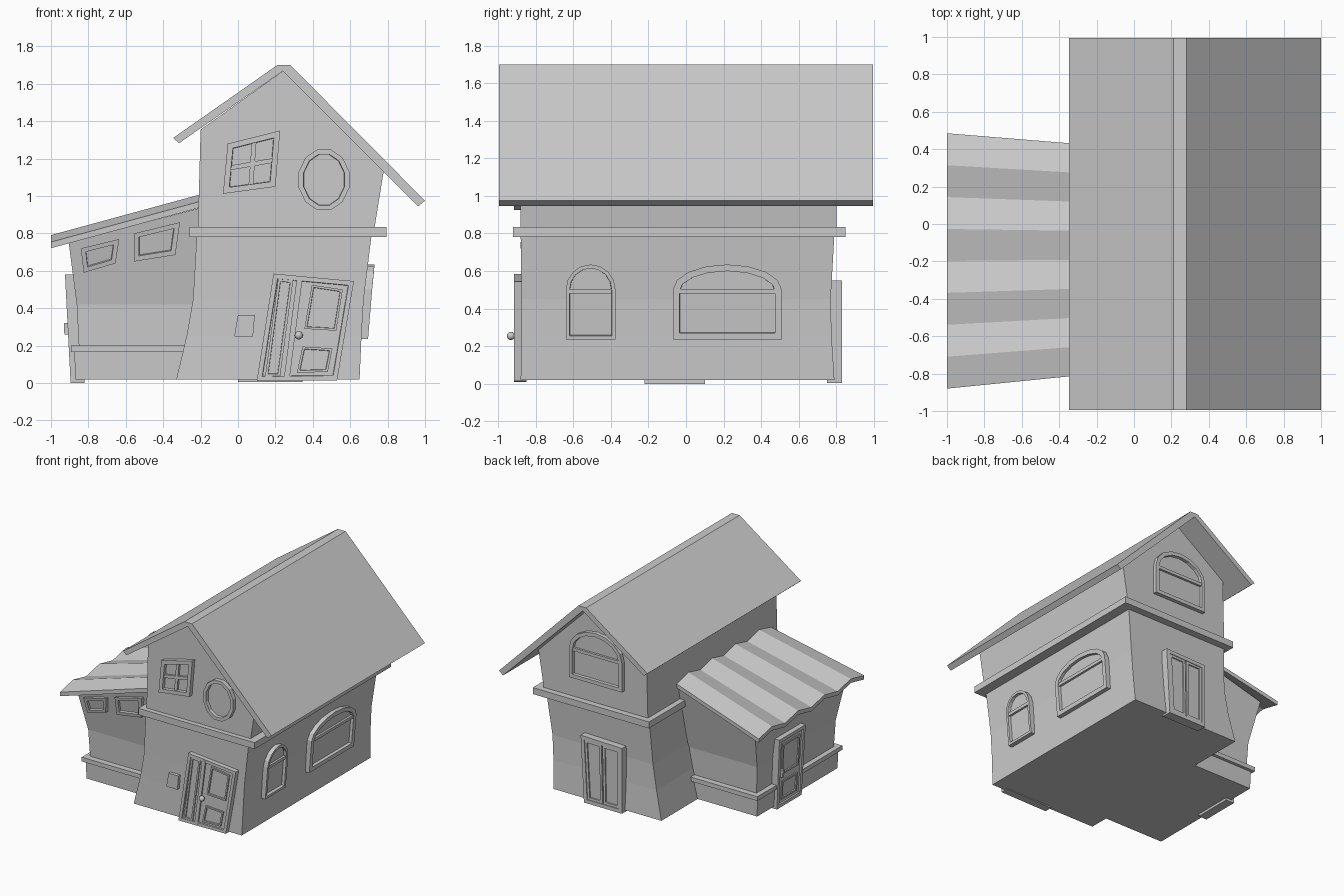
import bpy, bmesh, math

if "Cube" in bpy.data.objects:
    bpy.data.objects.remove(bpy.data.objects["Cube"])


def finish(name, bm):
    bmesh.ops.recalc_face_normals(bm, faces=bm.faces[:])
    me = bpy.data.meshes.new(name)
    bm.to_mesh(me)
    bm.free()
    ob = bpy.data.objects.new(name, me)
    bpy.context.collection.objects.link(ob)
    return ob


def loft(name, rings, inset=None):
    """Skin closed rings of points; optionally recess the last cap inside a rim."""
    bm = bmesh.new()
    vs = [[bm.verts.new(p) for p in r] for r in rings]
    n = len(vs[0])
    for a, b in zip(vs, vs[1:]):
        for i in range(n):
            j = (i + 1) % n
            bm.faces.new((a[i], a[j], b[j], b[i]))
    bm.faces.new(vs[0][::-1])
    cap = bm.faces.new(vs[-1])
    bmesh.ops.recalc_face_normals(bm, faces=bm.faces[:])
    if inset:
        bmesh.ops.inset_region(bm, faces=[cap], thickness=inset[0], depth=0, use_even_offset=True)
        bmesh.ops.inset_region(bm, faces=[cap], thickness=0.002, depth=-inset[1], use_even_offset=True)
    return finish(name, bm)


def rect(x0, x1, y0, y1, z):
    return [(x0, y0, z), (x1, y0, z), (x1, y1, z), (x0, y1, z)]


def box(name, x0, x1, y0, y1, z0, z1):
    return loft(name, [rect(x0, x1, y0, y1, z0), rect(x0, x1, y0, y1, z1)])


# Wall mappings: (along wall, height, distance outward) -> 3D
def front(u, v, d):
    return (u, -0.88 - d, v)


def back(u, v, d):
    return (u, (0.78 if v < 0.8 else 0.80) + d, v)


def right(u, v, d):
    return (0.65 + 0.065 * (v / 0.8) ** 1.3 + d, u, v)


def wing_top(x):
    return 0.75 + (x + 0.905) * 0.265


def wing_front(u, v, d):
    t = (v - 0.42) / (wing_top(u) - 0.42)
    return (u, -0.71 - 0.08 * t - d, v)


def wing_left(u, v, d):
    return (-0.87 - 0.03 * v / 0.58 - d, u, v)


def panel(name, wall, pts, d, inset=None, d0=-0.03):
    return loft(name, [[wall(u, v, d0) for u, v in pts],
                       [wall(u, v, d) for u, v in pts]], inset)


def quad(u0, u1, v0, v1):
    return [(u0, v0), (u1, v0), (u1, v1), (u0, v1)]


def knob(name, loc, r):
    bm = bmesh.new()
    bmesh.ops.create_uvsphere(bm, u_segments=12, v_segments=8, radius=r)
    bmesh.ops.translate(bm, verts=bm.verts[:], vec=loc)
    ob = finish(name, bm)
    for p in ob.data.polygons:
        p.use_smooth = True


def arch_window(name, wall, u0, u1, v0, spring, top, w=0.03):
    c, r = (u0 + u1) / 2, (u1 - u0) / 2
    pts = [(u0, v0), (u1, v0)]
    pts += [(c + r * math.cos(math.pi * i / 8), spring + (top - spring) * math.sin(math.pi * i / 8))
            for i in range(9)]
    panel(name + "_frame", wall, pts, 0.032, (w, 0.024))
    panel(name + "_bar", wall, quad(u0 + w * .5, u1 - w * .5, spring - 0.02, spring + 0.005), 0.026)


# Main house: flared lower storey, band, gabled upper storey
loft("lower_storey", [rect(-0.33, 0.65, -0.88, 0.79, 0.02), rect(-0.275, 0.66, -0.875, 0.775, 0.25),
                      rect(-0.24, 0.672, -0.875, 0.77, 0.45), rect(-0.22, 0.715, -0.88, 0.79, 0.80)])
gable = [(-0.215, 0.8), (0.725, 0.8), (0.78, 1.14), (0.24, 1.668), (-0.2, 1.355)]
loft("upper_storey", [[(x, y, z) for x, z in gable] for y in (-0.88, 0.80)])
box("storey_band", -0.26, 0.795, -0.92, 0.85, 0.782, 0.835)
roof = [(-0.347, 1.31), (0.21, 1.70), (0.28, 1.70), (1.0, 0.975), (0.963, 0.945),
        (0.24, 1.668), (-0.315, 1.283)]
loft("main_roof", [[(x, y, z) for x, z in roof] for y in (-0.995, 0.995)])

# Side wing: skirt, ledge, flared walls
loft("wing_skirt", [rect(-0.87, -0.2, -0.72, 0.32, 0.02), rect(-0.875, -0.2, -0.725, 0.325, 0.18)])
box("wing_ledge", -0.893, -0.2, -0.75, 0.35, 0.165, 0.2)
zr = wing_top(-0.15)
loft("wing_walls", [rect(-0.85, -0.15, -0.70, 0.30, 0.18), rect(-0.862, -0.15, -0.71, 0.31, 0.42),
                    [(-0.905, -0.79, 0.75), (-0.15, -0.79, zr), (-0.15, 0.40, zr), (-0.905, 0.40, 0.75)]])


# Corrugated wing roof
def zigzag(x, y0, y1, z):
    p = [(x, y0 + (y1 - y0) * i / 8, z + (0.037 if i % 2 else 0)) for i in range(9)]
    return p + [(a, b, c - 0.033) for a, b, c in reversed(p)]


loft("wing_roof", [zigzag(-1.0, 0.485, -0.88, 0.754), zigzag(-0.2, 0.42, -0.80, 0.972)])

# Crooked front door with side light
panel("front_door_frame", front, [(0.10, 0.01), (0.53, 0.015), (0.62, 0.545), (0.19, 0.585)], 0.035, (0.025, 0.012))
panel("side_light", front, [(0.145, 0.035), (0.225, 0.035), (0.295, 0.55), (0.215, 0.56)], 0.032, (0.014, 0.014))
panel("door_post", front, [(0.245, 0.02), (0.275, 0.02), (0.345, 0.56), (0.315, 0.565)], 0.036)
panel("door_glass", front, [(0.355, 0.29), (0.525, 0.28), (0.56, 0.50), (0.395, 0.525)], 0.034, (0.012, 0.016))
panel("door_lower_panel", front, [(0.315, 0.055), (0.48, 0.06), (0.505, 0.185), (0.345, 0.195)], 0.034, (0.012, 0.01))
knob("front_door_knob", (0.325, -0.932, 0.255), 0.022)
panel("wall_plate", front, [(-0.02, 0.25), (0.08, 0.25), (0.09, 0.365), (0.0, 0.365)], 0.02)

# Crooked square window with cross bars
panel("square_window_frame", front, [(-0.08, 1.012), (0.2, 1.05), (0.225, 1.35), (-0.055, 1.28)], 0.035, (0.03, 0.026))
panel("square_window_upright", front, [(0.055, 1.04), (0.08, 1.045), (0.10, 1.31), (0.075, 1.305)], 0.026)
panel("square_window_crossbar", front, [(-0.06, 1.135), (0.2, 1.18), (0.2, 1.205), (-0.06, 1.16)], 0.026)

# Round window
panel("round_window", front, [(0.46 + 0.14 * math.cos(math.pi * (i + .5) / 6),
                               1.087 + 0.168 * math.sin(math.pi * (i + .5) / 6)) for i in range(12)],
      0.035, (0.026, 0.026))

# Arched windows on the right side and back gable
arch_window("small_arch_window", right, -0.64, -0.375, 0.235, 0.5, 0.635, 0.02)
arch_window("large_arch_window", right, -0.07, 0.51, 0.235, 0.5, 0.635, 0.035)
arch_window("back_arch_window", back, 0.0, 0.48, 1.0, 1.24, 1.42)

# Sliding back door
panel("back_door_frame", back, [(0.0, 0.005), (0.345, 0.005), (0.375, 0.55), (0.0, 0.54)], 0.05, (0.03, 0.014))
panel("back_door_leaf_1", back, [(0.03, 0.035), (0.17, 0.035), (0.18, 0.515), (0.03, 0.515)], 0.045, (0.02, 0.014))
panel("back_door_leaf_2", back, [(0.18, 0.035), (0.315, 0.035), (0.342, 0.52), (0.19, 0.515)], 0.045, (0.02, 0.014))

# Wing door
panel("wing_door_frame", wing_left, [(-0.22, 0.0), (0.10, 0.0), (0.11, 0.58), (-0.23, 0.58)], 0.025, (0.028, 0.012), -0.05)
panel("wing_door_glass", wing_left, quad(-0.17, 0.05, 0.27, 0.52), 0.022, (0.014, 0.014))
panel("wing_door_lower_panel", wing_left, quad(-0.16, 0.04, 0.06, 0.21), 0.022, (0.014, 0.01))
panel("wing_door_handle", wing_left, quad(0.055, 0.075, 0.26, 0.32), 0.045)

# Slanted wing windows
panel("wing_window_1", wing_front, [(-0.825, 0.59), (-0.655, 0.64), (-0.635, 0.77), (-0.84, 0.72)], 0.025, (0.024, 0.018))
panel("wing_window_2", wing_front, [(-0.555, 0.65), (-0.335, 0.685), (-0.31, 0.86), (-0.555, 0.80)], 0.025, (0.026, 0.018))
